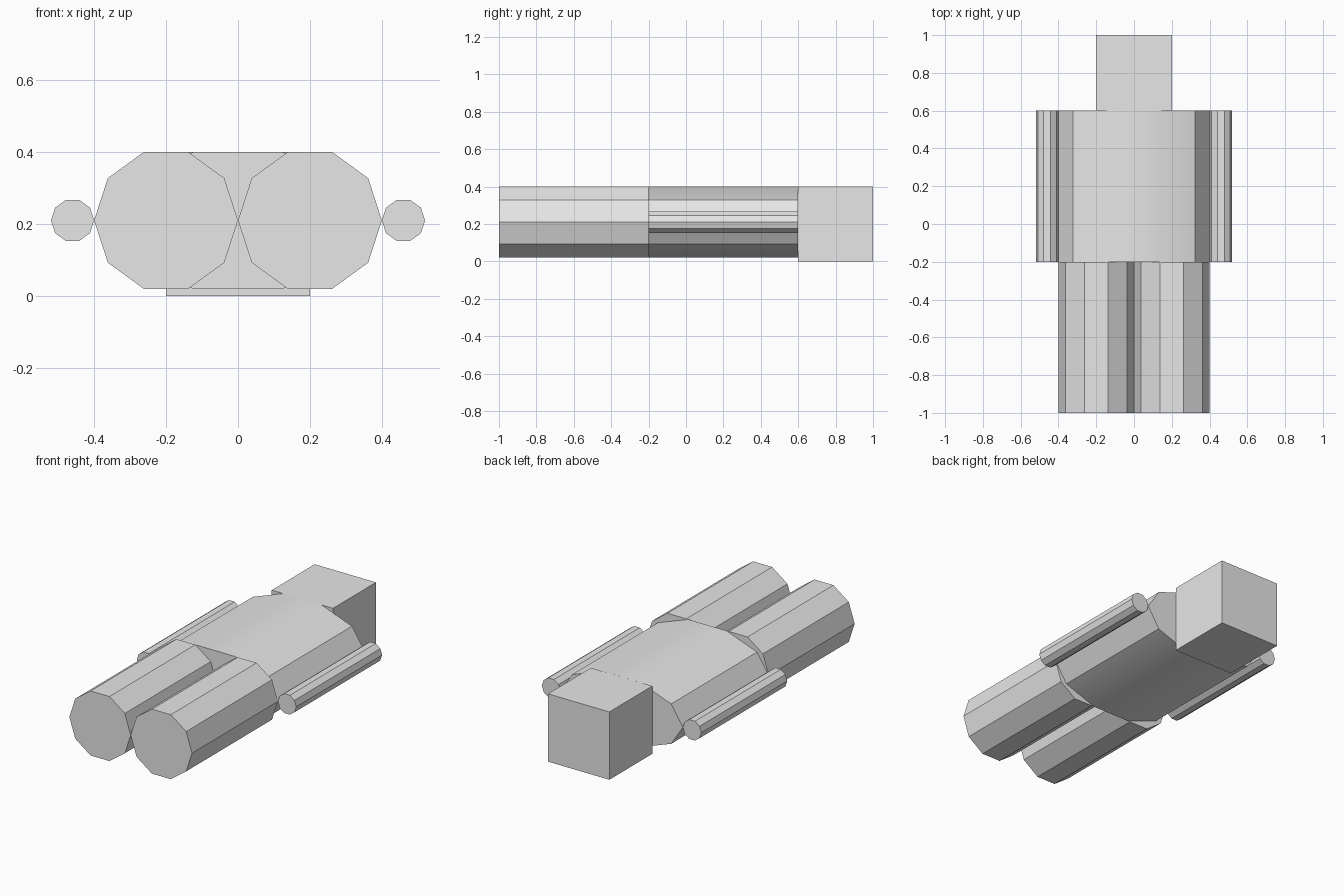
import bpy, math

if "Cube" in bpy.data.objects:
    bpy.data.objects.remove(bpy.data.objects["Cube"])

grey = bpy.data.materials.new("light grey")
grey.diffuse_color = (0.8, 0.8, 0.8, 1)
grey.use_nodes = True
grey.node_tree.nodes["Principled BSDF"].inputs["Base Color"].default_value = grey.diffuse_color

MID_Z = 0.21   # shared centre height of the limbs and torso


def finish(name):
    ob = bpy.context.object
    ob.name = name
    ob.data.materials.append(grey)
    bpy.ops.object.transform_apply(location=False, rotation=True, scale=True)
    bpy.ops.object.shade_smooth_by_angle(angle=math.radians(30))
    return ob


def prism(name, x, rx, rz, y0, y1):
    """Ten-sided prism along y with a corner pointing along x."""
    bpy.ops.mesh.primitive_cylinder_add(
        vertices=10, radius=1, depth=y1 - y0, end_fill_type='NGON',
        location=(x, (y0 + y1) / 2, MID_Z))
    ob = bpy.context.object
    # turn so that corners lie on the x axis, then flatten and lay along y
    for v in ob.data.vertices:
        cx, cy, cz = v.co
        v.co = (cy * rx, -cz, cx * rz)
    ob.data.update()
    ob.data.flip_normals() if is_inside_out(ob) else None
    return finish(name)


def is_inside_out(ob):
    return sum(p.normal.dot(p.center) for p in ob.data.polygons) < 0


# Torso: flattened prism
prism("torso", 0, 0.4, 0.2, -0.2, 0.6)

# Legs and arms on both sides
for side, s in (("left", -1), ("right", 1)):
    prism(side + "_leg", s * 0.2, 0.2, 0.2, -1.0, -0.2)
    prism(side + "_arm", s * 0.46, 0.06, 0.06, -0.2, 0.6)

# Head: plain cube
bpy.ops.mesh.primitive_cube_add(size=0.4, location=(0, 0.8, 0.2))
finish("head")
